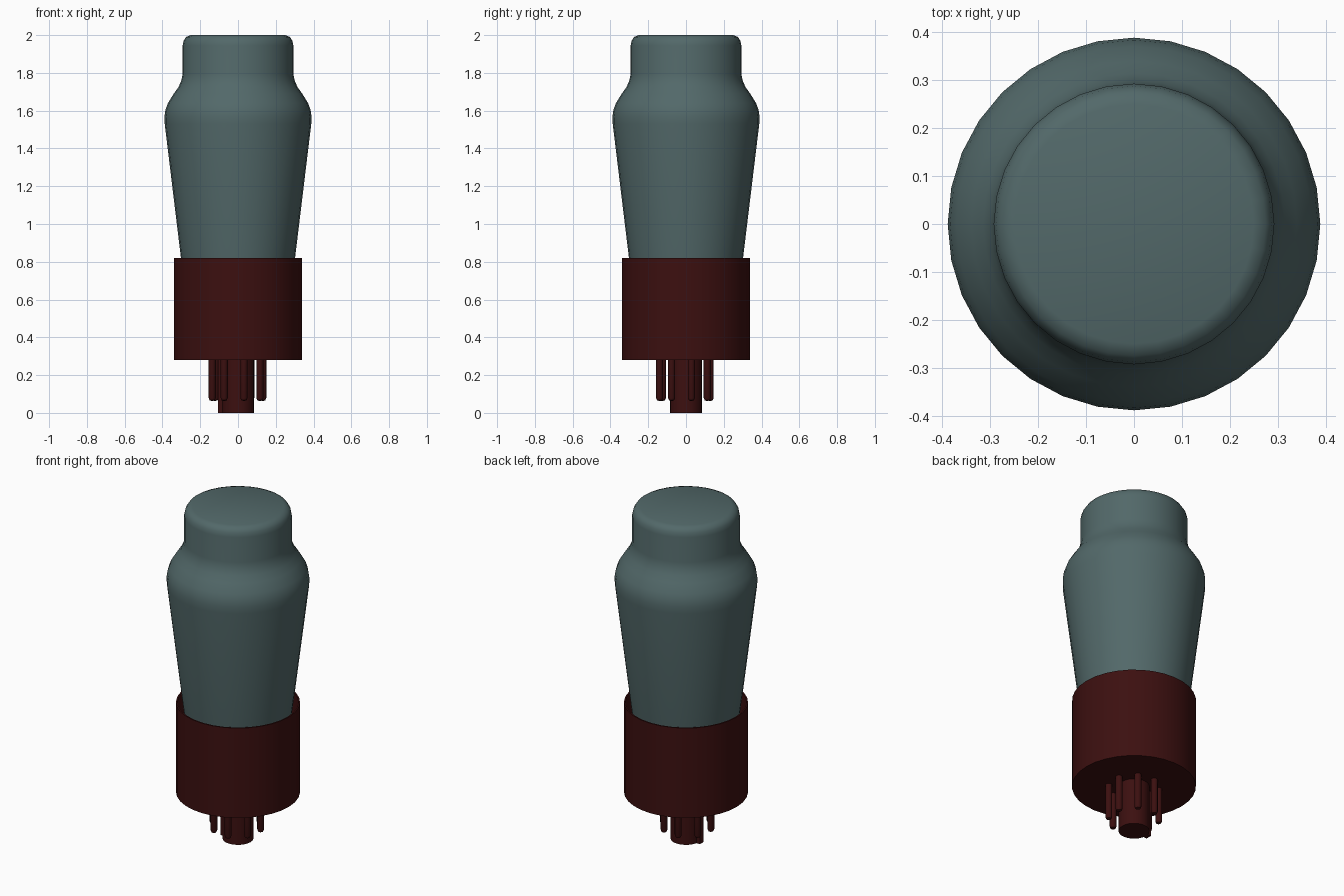
import bpy, bmesh, math
from mathutils import Vector

cube = bpy.data.objects.get("Cube")
if cube:
    bpy.data.objects.remove(cube, do_unlink=True)


def material(name, rgb):
    m = bpy.data.materials.new(name)
    m.use_nodes = True
    color = (*rgb, 1)
    m.diffuse_color = color
    m.node_tree.nodes["Principled BSDF"].inputs["Base Color"].default_value = color
    return m


glass = material("grey_green_glass", (0.085, 0.14, 0.142))
bakelite = material("dark_red_bakelite", (0.045, 0.005, 0.005))


def finish(name, bm, mat, angle=40):
    bmesh.ops.remove_doubles(bm, verts=bm.verts, dist=1e-5)
    bmesh.ops.recalc_face_normals(bm, faces=bm.faces)
    mesh = bpy.data.meshes.new(name)
    bm.to_mesh(mesh)
    bm.free()
    mesh.materials.append(mat)
    obj = bpy.data.objects.new(name, mesh)
    bpy.context.collection.objects.link(obj)
    bpy.ops.object.select_all(action="DESELECT")
    obj.select_set(True)
    bpy.context.view_layer.objects.active = obj
    bpy.ops.object.shade_smooth_by_angle(angle=math.radians(angle))
    return obj


def lathe(name, profile, mat, sides, at=(0, 0)):
    """Spin a (radius, height) profile around a vertical axis."""
    bm = bmesh.new()
    verts = [bm.verts.new((r, 0, z)) for r, z in profile]
    edges = [bm.edges.new(pair) for pair in zip(verts, verts[1:])]
    bmesh.ops.spin(bm, geom=verts + edges, cent=(0, 0, 0), axis=(0, 0, 1),
                   angle=math.tau, steps=sides, use_duplicate=False)
    bmesh.ops.translate(bm, verts=bm.verts, vec=(*at, 0))
    return finish(name, bm, mat)


# Bulb: tapered body, rounded shoulder, concave neck and domed-edge cap
lathe("glass_bulb", [
    (0, 0.5), (0.26, 0.5), (0.302, 0.82), (0.388, 1.53), (0.389, 1.57), (0.384, 1.605),
    (0.371, 1.64), (0.34, 1.69), (0.315, 1.725), (0.3, 1.76), (0.293, 1.795),
    (0.293, 1.945), (0.288, 1.97), (0.275, 1.99), (0.25, 2.0), (0, 2.0)], glass, 32)

# Base: open cup around the lower end of the bulb
lathe("base_cup", [
    (0, 0.28), (0.338, 0.28), (0.338, 0.82), (0.33, 0.82), (0.33, 0.3), (0, 0.3)],
    bakelite, 32)

# Locating post with its key ridge
lathe("locating_post", [(0, 0.29), (0.084, 0.29), (0.084, 0), (0, 0)], bakelite, 24)
bm = bmesh.new()
bmesh.ops.create_cube(bm, size=1)
for v in bm.verts:
    v.co = Vector((v.co.x * 0.05 - 0.08, v.co.y * 0.036, v.co.z * 0.29 + 0.145))
finish("post_key", bm, bakelite)

# Ring of contact pins with rounded tips
for i in range(8):
    a = math.radians(14.5 + 45 * i)
    lathe(f"contact_pin_{i + 1}", [
        (0.019, 0.29), (0.019, 0.08), (0.014, 0.067), (0, 0.062)], bakelite, 12,
        (0.138 * math.cos(a) - 0.003, 0.138 * math.sin(a) - 0.006))
